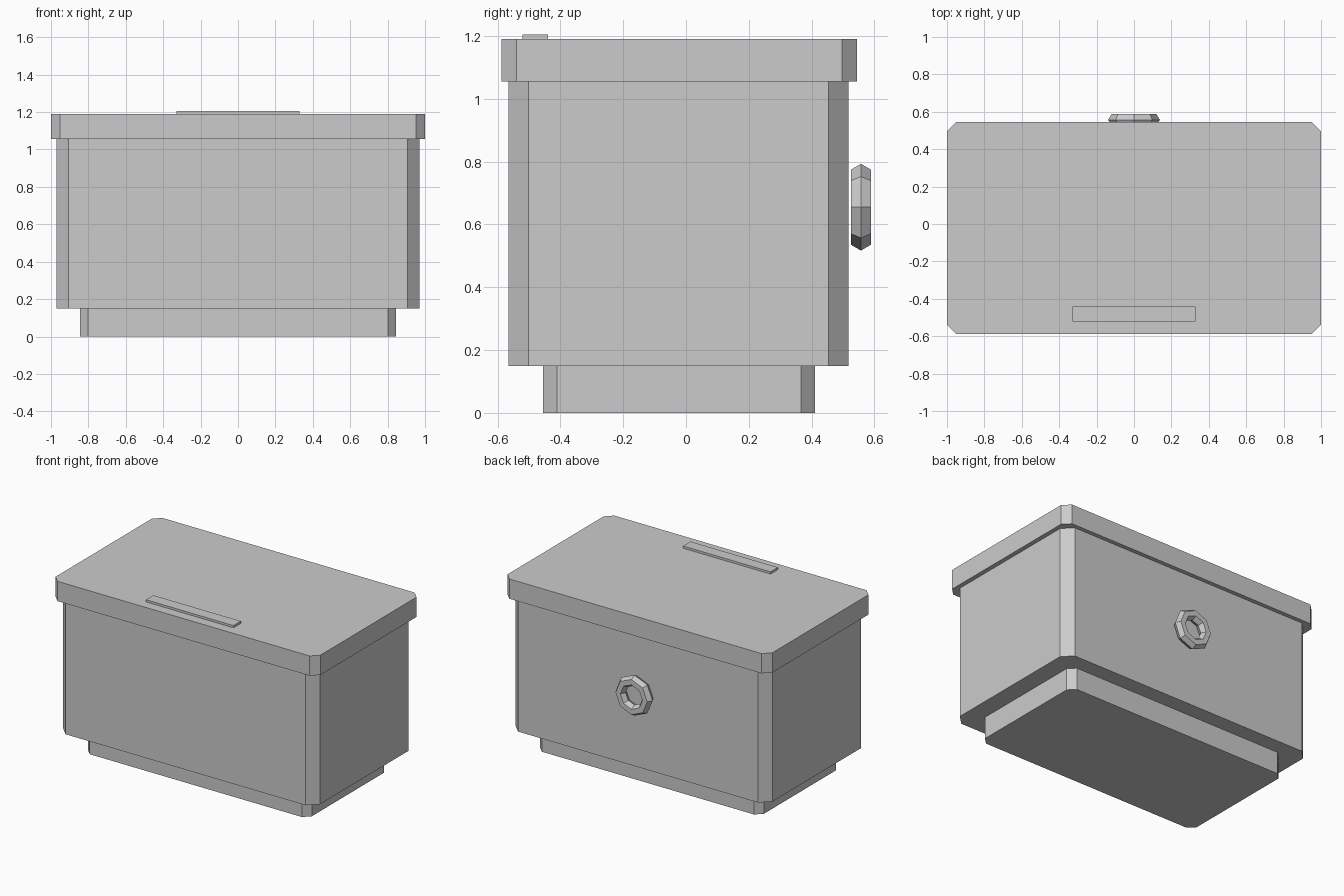
import bpy
import bmesh
from math import pi
from mathutils import Matrix

cube = bpy.data.objects.get("Cube")
if cube:
    bpy.data.objects.remove(cube)

grey = bpy.data.materials.new("plain grey")
grey.use_nodes = True
colour = (0.6, 0.6, 0.6, 1)
grey.diffuse_color = colour
grey.node_tree.nodes["Principled BSDF"].inputs["Base Color"].default_value = colour


def finish(bm, name):
    bmesh.ops.recalc_face_normals(bm, faces=bm.faces)
    mesh = bpy.data.meshes.new(name)
    bm.to_mesh(mesh)
    bm.free()
    mesh.materials.append(grey)
    obj = bpy.data.objects.new(name, mesh)
    bpy.context.collection.objects.link(obj)
    return obj


def block(name, half_x, y0, y1, z0, z1, cut=0):
    """Box with its four upright edges chamfered by cut."""
    bm = bmesh.new()
    size = (2 * half_x, y1 - y0, z1 - z0)
    centre = (0, (y0 + y1) / 2, (z0 + z1) / 2)
    bmesh.ops.create_cube(bm, size=1, matrix=Matrix.Translation(centre) @ Matrix.Diagonal((*size, 1)))
    if cut:
        upright = [e for e in bm.edges if abs(e.verts[0].co.z - e.verts[1].co.z) > 0.01]
        bmesh.ops.bevel(bm, geom=upright, offset=cut, segments=1, affect='EDGES')
    return finish(bm, name)


# Plinth, main box, lid and the grip strip on the lid
block("base", 0.845, -0.455, 0.41, 0, 0.15, 0.044)
block("body", 0.97, -0.565, 0.517, 0.15, 1.055, 0.064)
block("lid", 1.0, -0.587, 0.545, 1.055, 1.19, 0.048)
block("lid_strip", 0.33, -0.52, -0.44, 1.19, 1.205)

# Eight-sided ring with a hexagonal section on the back
bm = bmesh.new()
major, minor = 0.1015, 0.0365
section = [bm.verts.new(Matrix.Rotation(i * pi / 3, 3, 'Y') @ Matrix.Identity(3).col[0] * minor)
           for i in range(6)]
for v in section:
    v.co.x += major
edges = [bm.edges.new((section[i - 1], section[i])) for i in range(6)]
bmesh.ops.spin(bm, geom=section + edges, cent=(0, 0, 0), axis=(0, 0, 1),
               angle=2 * pi, steps=8, use_merge=True)
bmesh.ops.remove_doubles(bm, verts=bm.verts, dist=0.0005)
bmesh.ops.transform(bm, verts=bm.verts,
                    matrix=Matrix.Translation((0, 0.557, 0.655)) @ Matrix.Rotation(pi / 2, 4, 'X'))
finish(bm, "back_ring")
